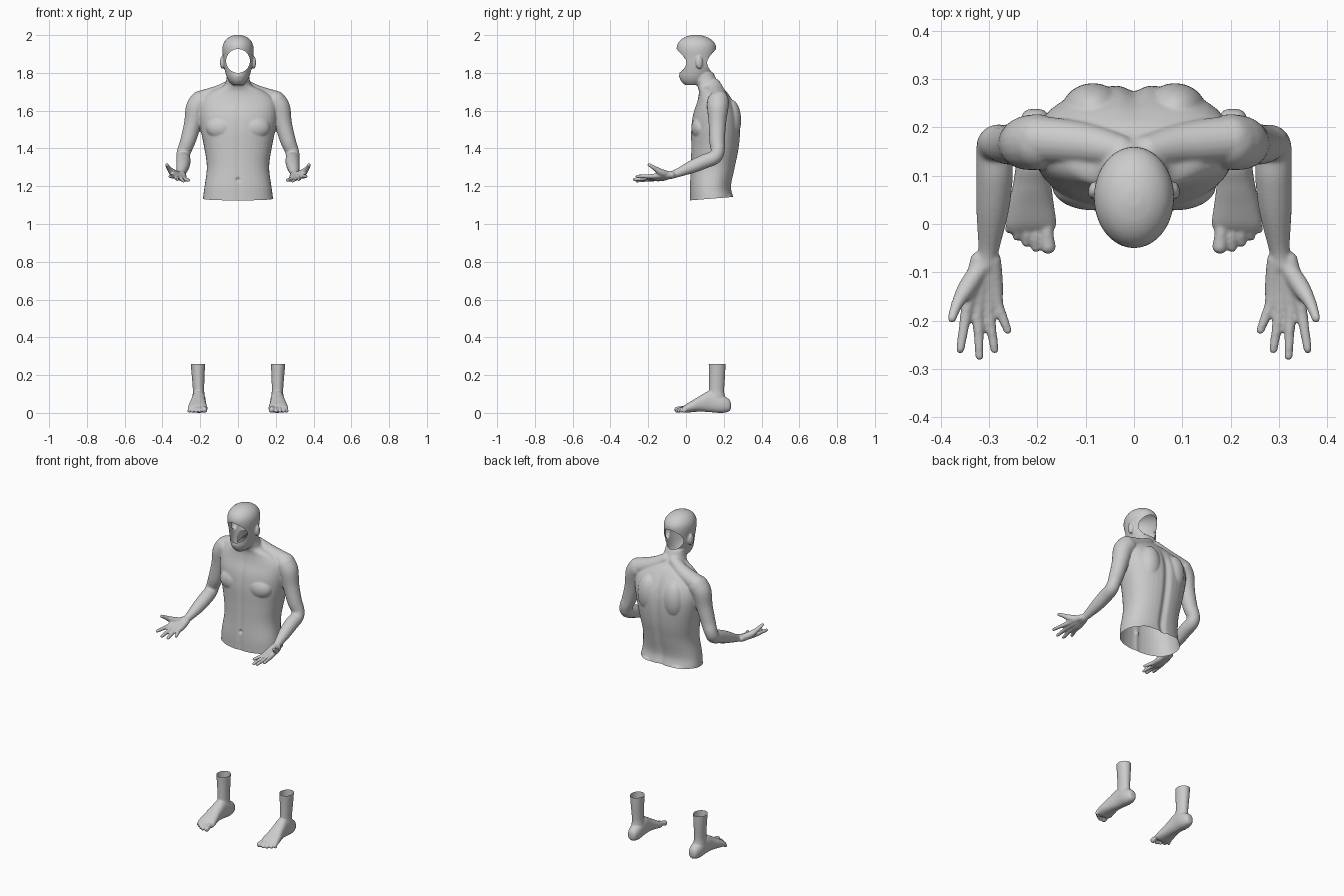
import bpy, bmesh
from math import cos, sin, pi, exp, copysign
from mathutils import Vector, Matrix

if "Cube" in bpy.data.objects:
    bpy.data.objects.remove(bpy.data.objects["Cube"])


def spline(rows, steps=5):
    """Catmull-Rom interpolation through rows of numbers."""
    v = [Vector(r) for r in rows]
    v = [v[0]] + v + [v[-1]]
    out = []
    for i in range(1, len(v) - 2):
        a, b, c, d = v[i - 1:i + 3]
        for k in range(steps):
            t = k / steps
            out.append(0.5 * (2 * b + (c - a) * t + (2 * a - 5 * b + 4 * c - d) * t * t
                              + (3 * b - a - 3 * c + d) * t ** 3))
    return out + [v[-2]]


def skin(bm, rings):
    """Bridge rings of points into a closed tube."""
    rings = [[bm.verts.new(p) for p in r] for r in rings]
    n = len(rings[0])
    faces = [bm.faces.new((a[i], a[(i + 1) % n], b[(i + 1) % n], b[i]))
             for a, b in zip(rings, rings[1:]) for i in range(n)]
    faces += [bm.faces.new(rings[0][::-1]), bm.faces.new(rings[-1])]
    bmesh.ops.recalc_face_normals(bm, faces=faces)


def loft(bm, rows, axis='Z', power=2.0, n=40):
    """Rows: position on axis, x centre, half width, low edge, high edge."""
    def spread(v):
        return copysign(abs(v) ** (2 / power), v)
    keys = [Vector(r) for r in rows]
    ab = spline([(k[0], k[1], k[2], k[3]) for k in rows])
    hi = spline([(k[4], 0, 0) for k in rows])
    rings = []
    for q, h in zip(ab, hi):
        t, xc, hw, lo = q
        ring = []
        for i in range(n):
            a = 2 * pi * i / n
            x = xc + hw * spread(cos(a))
            d = (lo + h[0]) / 2 + (h[0] - lo) / 2 * spread(sin(a))
            ring.append((x, d, t) if axis == 'Z' else (x, t, d))
        rings.append(ring)
    skin(bm, rings)


def blob(bm, c, half, rot=None):
    m = Matrix.Translation(c) @ (rot or Matrix()) @ Matrix.Diagonal((*half, 1))
    bmesh.ops.create_uvsphere(bm, u_segments=24, v_segments=16, radius=1, matrix=m)


def limb(bm, rows, s=1, n=20):
    """Round tube with rounded ends; rows are x, y, z, radius."""
    pts = spline([(s * x, y, z, r) for x, y, z, r in rows])
    rings = []
    for i, p in enumerate(pts):
        t = pts[min(i + 1, len(pts) - 1)].to_3d() - pts[max(i - 1, 0)].to_3d()
        q = t.to_track_quat('Z', 'X')
        rings.append([p.to_3d() + q @ Vector((cos(2 * pi * k / n), sin(2 * pi * k / n), 0)) * p[3]
                      for k in range(n)])
    skin(bm, rings)
    for p in (pts[0], pts[-1]):
        blob(bm, p.to_3d(), (p[3],) * 3)


def fuse(bm, voxel, smooth):
    """Melt the overlapping parts into one smooth skin."""
    me = bpy.data.meshes.new("parts")
    bm.to_mesh(me)
    bm.free()
    ob = bpy.data.objects.new("parts", me)
    bpy.context.collection.objects.link(ob)
    r = ob.modifiers.new("melt", 'REMESH')
    r.mode, r.voxel_size = 'VOXEL', voxel
    sm = ob.modifiers.new("soften", 'SMOOTH')
    sm.factor, sm.iterations = 0.5, smooth
    dg = bpy.context.evaluated_depsgraph_get()
    out = bmesh.new()
    out.from_mesh(ob.evaluated_get(dg).to_mesh())
    bpy.data.objects.remove(ob)
    return out


def trim(bm, co, no):
    bmesh.ops.bisect_plane(bm, geom=bm.verts[:] + bm.edges[:] + bm.faces[:],
                           plane_co=co, plane_no=no, clear_outer=True)


def finish(bm, name):
    for f in bm.faces:
        f.smooth = True
    me = bpy.data.meshes.new(name)
    bm.to_mesh(me)
    bm.free()
    bpy.context.collection.objects.link(bpy.data.objects.new(name, me))


# torso and neck
body = bmesh.new()
loft(body, [(1.08, 0, .19, .02, .265), (1.14, 0, .185, .02, .252), (1.20, 0, .177, .02, .24),
            (1.30, 0, .165, .025, .26), (1.40, 0, .178, .027, .28), (1.50, 0, .198, .027, .288),
            (1.58, 0, .208, .037, .28), (1.65, 0, .20, .06, .25), (1.70, 0, .145, .068, .215),
            (1.73, 0, .08, .06, .185), (1.76, 0, .063, .045, .165), (1.80, 0, .058, .03, .145)], power=2.3)
# head
loft(body, [(1.735, 0, .028, -.005, .08), (1.755, 0, .047, -.025, .11), (1.78, 0, .06, -.035, .13),
            (1.81, 0, .069, -.035, .142), (1.84, 0, .075, -.037, .15), (1.88, 0, .079, -.045, .157),
            (1.92, 0, .083, -.05, .16), (1.95, 0, .079, -.046, .156), (1.975, 0, .065, -.028, .136),
            (1.992, 0, .042, .0, .105), (2.001, 0, .015, .035, .07)])
blob(body, (0, -.02, 1.783), (.026, .017, .016))

for s in (1, -1):
    # ears, chest, shoulder blades, hips, shoulder slope
    blob(body, (s * .083, .07, 1.855), (.012, .019, .034), Matrix.Rotation(s * .2, 4, 'Z'))
    blob(body, (s * .085, .078, 1.51), (.085, .05, .065))
    blob(body, (s * .085, .235, 1.55), (.065, .057, .11))
    blob(body, (s * .08, .195, 1.09), (.085, .068, .085))
    limb(body, [(.03, .15, 1.735, .035), (.1, .165, 1.69, .045), (.2, .175, 1.655, .05)], s)
    # arm
    limb(body, [(.20, .17, 1.645, .058), (.222, .168, 1.61, .056), (.24, .166, 1.53, .046),
                (.265, .165, 1.44, .041), (.286, .168, 1.385, .037), (.29, .15, 1.352, .037),
                (.289, .10, 1.332, .038), (.293, .03, 1.302, .034), (.301, -.05, 1.268, .022),
                (.307, -.085, 1.258, .021)], s)
    # fingers, each running from the wrist through the palm
    for kx, ky, kz, tx, ty, tz in [(.283, -.165, 1.238, .262, -.220, 1.232), (.302, -.175, 1.24, .289, -.260, 1.228),
                                   (.324, -.18, 1.245, .320, -.274, 1.236), (.346, -.175, 1.253, .360, -.26, 1.252)]:
        wx = .307 + (kx - .314) * .45
        limb(body, [(wx, -.075, 1.26, .018), ((wx + kx) / 2, -.125, kz + .006, .017), (kx, ky, kz, .0125),
                    ((kx + tx) / 2, (ky + ty) / 2, (kz + tz) / 2, .0105), (tx, ty, tz, .009)], s)
    # thumb
    limb(body, [(.315, -.085, 1.26, .018), (.345, -.13, 1.272, .019), (.366, -.165, 1.295, .0125),
                (.377, -.195, 1.313, .0095)], s)

body = fuse(body, .0045, 5)

# spine furrow, chest line and navel
for v in body.verts:
    x, y, z = v.co
    if abs(x) < .06 and z < 1.7:
        fade = min(1, (1.7 - z) / .12)
        if y > .15:
            v.co.y -= .012 * fade * exp(-(x / .02) ** 2)
        else:
            v.co.y += .004 * fade * exp(-(x / .014) ** 2)
            v.co.y += .01 * exp(-(x * x + (z - 1.235) ** 2) / .00008)

# open waist
trim(body, (0, .02, 1.125), (0, .08, -1))

# round opening through face and back of head
HZ, HR = 1.863, .063
inside = [f for f in body.faces
          if f.calc_center_median().z > 1.78
          and (f.calc_center_median() * Vector((1, 0, 1)).length_squared).length >= 0
          and Vector((f.calc_center_median().x, f.calc_center_median().z - HZ)).length < HR]
bmesh.ops.delete(body, geom=inside, context='FACES')
for v in body.verts:
    if v.is_boundary and v.co.z > 1.7:
        d = Vector((v.co.x, v.co.z - HZ)).normalized() * HR
        v.co.x, v.co.z = d.x, HZ + d.y
finish(body, "upper_body")

# feet
for s, name in ((1, "left_foot"), (-1, "right_foot")):
    foot = bmesh.new()
    loft(foot, [(.03, s * .207, .03, .13, .215), (.08, s * .208, .033, .117, .207), (.12, s * .209, .03, .122, .202),
                (.20, s * .211, .034, .122, .207), (.26, s * .212, .038, .12, .209), (.30, s * .212, .039, .12, .21)])
    loft(foot, [(.238, s * .205, .012, .025, .05), (.228, s * .205, .026, .008, .072), (.19, s * .206, .036, .0, .095),
                (.13, s * .208, .036, .004, .118), (.08, s * .211, .04, .007, .094), (.04, s * .213, .047, .005, .07),
                (.0, s * .213, .052, .001, .046), (-.018, s * .215, .045, .005, .03)], 'Y', 2.3)
    for kx, ky, tx, ty, r in [(.182, .0, .178, -.046, .016), (.203, -.005, .203, -.048, .0105),
                              (.221, -.003, .223, -.038, .010), (.237, .003, .242, -.025, .010),
                              (.25, .015, .258, -.01, .010)]:
        limb(foot, [(kx, ky, .024, r), ((kx + tx) / 2, (ky + ty) / 2, .023, r * .85), (tx, ty, r + .001, r)], s)
    foot = fuse(foot, .004, 4)
    trim(foot, (0, 0, .26), (0, 0, 1))
    low = min(v.co.z for v in foot.verts)
    bmesh.ops.translate(foot, verts=foot.verts, vec=(0, 0, -low))
    finish(foot, name)
